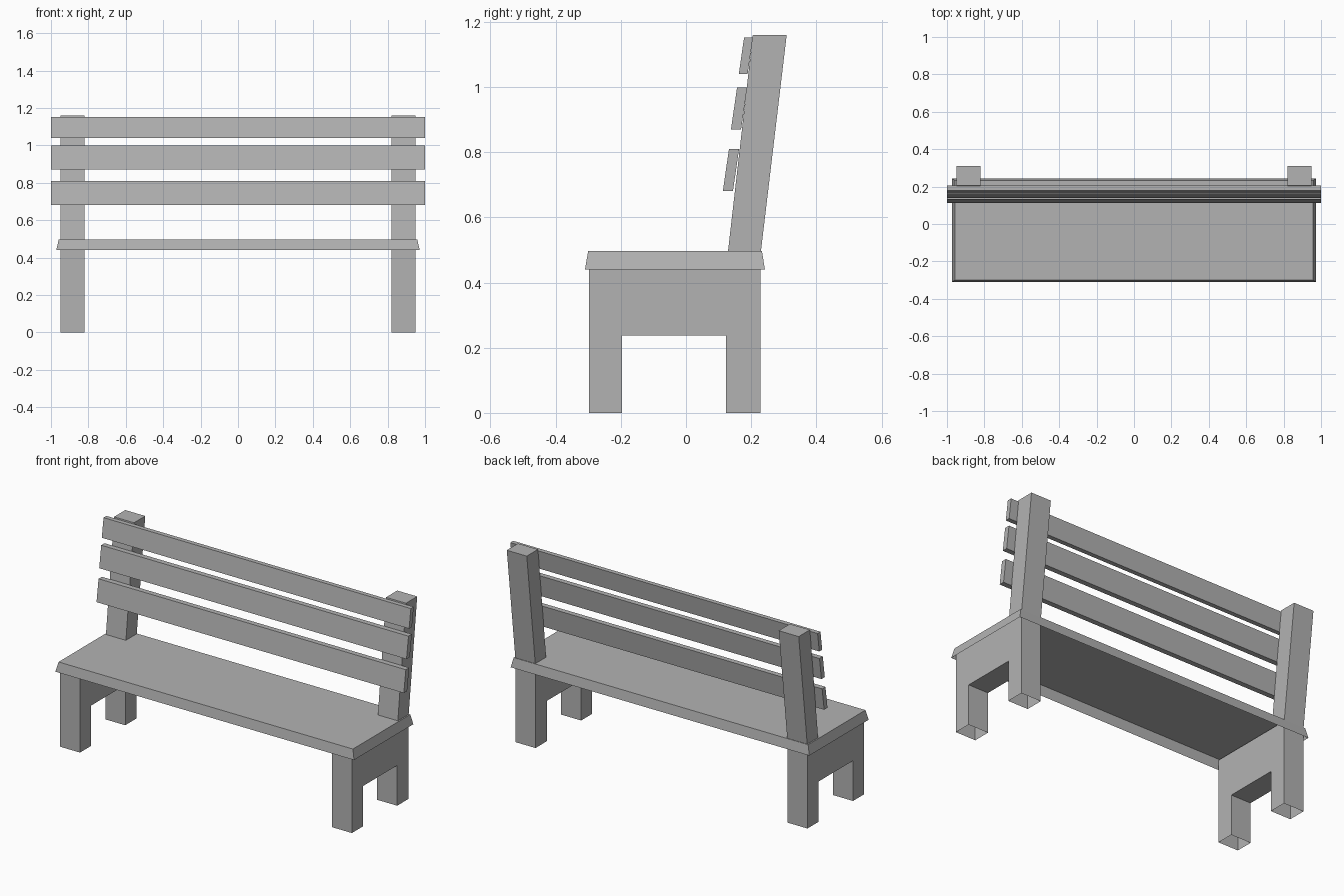
import bpy
import bmesh

cube = bpy.data.objects.get("Cube")
if cube:
    bpy.data.objects.remove(cube, do_unlink=True)

grey = bpy.data.materials.new("plain grey")
grey.use_nodes = True
colour = (0.45, 0.45, 0.45, 1)
grey.diffuse_color = colour
grey.node_tree.nodes["Principled BSDF"].inputs["Base Color"].default_value = colour


def finish(name, bm):
    bmesh.ops.recalc_face_normals(bm, faces=bm.faces)
    mesh = bpy.data.meshes.new(name)
    bm.to_mesh(mesh)
    bm.free()
    mesh.materials.append(grey)
    obj = bpy.data.objects.new(name, mesh)
    bpy.context.collection.objects.link(obj)
    return obj


def extrude_profile(name, profile, x0, x1, open_below=None):
    """Extrude a (y, z) profile along x, optionally dropping the faces on a low plane."""
    bm = bmesh.new()
    face = bm.faces.new([bm.verts.new((x0, y, z)) for y, z in profile])
    result = bmesh.ops.extrude_face_region(bm, geom=[face], use_keep_orig=True)
    moved = [v for v in result["geom"] if isinstance(v, bmesh.types.BMVert)]
    bmesh.ops.translate(bm, verts=moved, vec=(x1 - x0, 0, 0))
    bmesh.ops.recalc_face_normals(bm, faces=bm.faces)
    if open_below is not None:
        low = [f for f in bm.faces if all(v.co.z <= open_below for v in f.verts)]
        bmesh.ops.delete(bm, geom=low, context="FACES")
    return finish(name, bm)


# Seat: shallow tapered tray, open underneath
bm = bmesh.new()
rings = []
for x, front, back, z in ((0.972, -0.31, 0.242, 0.44), (0.958, -0.30, 0.233, 0.497)):
    corners = ((-x, front), (x, front), (x, back), (-x, back))
    rings.append([bm.verts.new((cx, cy, z)) for cx, cy in corners])
bottom, top = rings
bm.faces.new(top)
for i in range(4):
    j = (i + 1) % 4
    bm.faces.new((bottom[i], bottom[j], top[j], top[i]))
finish("seat", bm)

# End frames with hollow feet, and leaning back posts
frame = [(-0.298, 0), (-0.196, 0), (-0.196, 0.237), (0.123, 0.237),
         (0.123, 0), (0.228, 0), (0.228, 0.49), (-0.298, 0.49)]
post = [(0.129, 0.497), (0.23, 0.497), (0.309, 1.16), (0.205, 1.16)]
for side, x0, x1 in (("left", 0.82, 0.95), ("right", -0.95, -0.82)):
    extrude_profile(side + "_leg_frame", frame, x0, x1, open_below=0.01)
    extrude_profile(side + "_back_post", post, x0, x1)

# Back slats: bottom front y, bottom z, top z
for name, y, z0, z1 in (("lower", 0.113, 0.68, 0.81),
                        ("middle", 0.138, 0.87, 0.998),
                        ("upper", 0.162, 1.04, 1.152)):
    lean = (z1 - z0) * 0.145
    depth = 0.027 if name == "upper" else 0.031
    extrude_profile(name + "_back_slat",
                    [(y, z0), (y + depth, z0), (y + lean + depth, z1), (y + lean, z1)],
                    -1, 1)
